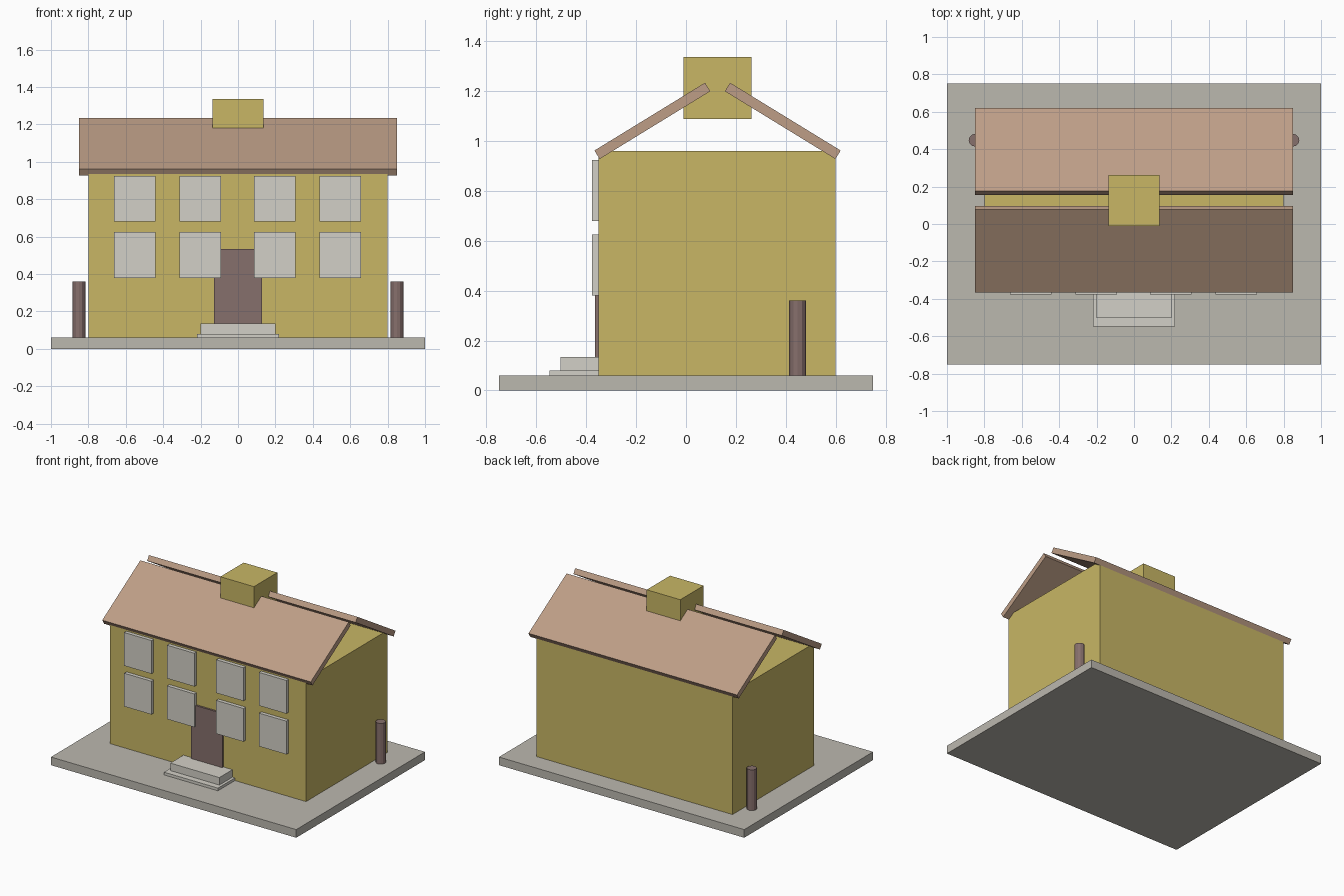
import bpy
from math import radians

if "Cube" in bpy.data.objects:
    bpy.data.objects.remove(bpy.data.objects["Cube"])


def material(name, rgb):
    m = bpy.data.materials.new(name)
    m.diffuse_color = (*rgb, 1)
    m.use_nodes = True
    m.node_tree.nodes["Principled BSDF"].inputs["Base Color"].default_value = m.diffuse_color
    return m


YELLOW = material("yellow_wall", (0.58, 0.47, 0.13))
TILE = material("roof_tile", (0.51, 0.34, 0.24))
BROWN = material("brown_wood", (0.24, 0.16, 0.15))
STONE = material("stone", (0.50, 0.48, 0.43))
TRIM = material("pale_trim", (0.65, 0.63, 0.57))


def slab(name, centre, size, mat, tilt=0):
    bpy.ops.mesh.primitive_cube_add(size=1, location=centre, rotation=(tilt, 0, 0))
    ob = bpy.context.object
    ob.name = name
    ob.scale = size
    bpy.ops.object.transform_apply(location=False, rotation=False, scale=True)
    ob.data.materials.append(mat)
    return ob


def box(name, x, y, z, mat):
    spans = (x, y, z)
    return slab(name, [(a + b) / 2 for a, b in spans], [b - a for a, b in spans], mat)


# Ground slab, house body and chimney
box("base", (-1, 1), (-0.75, 0.75), (0, 0.06), STONE)
box("house_body", (-0.8, 0.8), (-0.35, 0.6), (0.06, 0.96), YELLOW)
box("chimney", (-0.137, 0.137), (-0.01, 0.262), (1.088, 1.337), YELLOW)

# Two roof slabs with an open ridge
for name, y, side in (("roof_front", -0.135, 1), ("roof_back", 0.388, -1)):
    slab(name, (0, y, 1.081), (1.7, 0.52, 0.04), TILE, side * radians(31.5))

# Door and entrance steps
box("door", (-0.127, 0.127), (-0.364, -0.34), (0.06, 0.535), BROWN)
box("lower_step", (-0.22, 0.22), (-0.548, -0.35), (0.06, 0.08), TRIM)
box("upper_step", (-0.2, 0.2), (-0.503, -0.35), (0.08, 0.135), TRIM)

# Two rows of four windows
for row, z in (("lower", 0.38), ("upper", 0.68)):
    for i, x in enumerate((-0.553, -0.203, 0.197, 0.547)):
        box(f"{row}_window_{i + 1}", (x - 0.111, x + 0.111), (-0.377, -0.34),
            (z, z + 0.245), TRIM)

# Side posts
for name, x in (("left_post", -0.85), ("right_post", 0.85)):
    bpy.ops.mesh.primitive_cylinder_add(vertices=12, radius=0.034, depth=0.3,
                                        location=(x, 0.448, 0.21))
    post = bpy.context.object
    post.name = name
    post.data.materials.append(BROWN)
